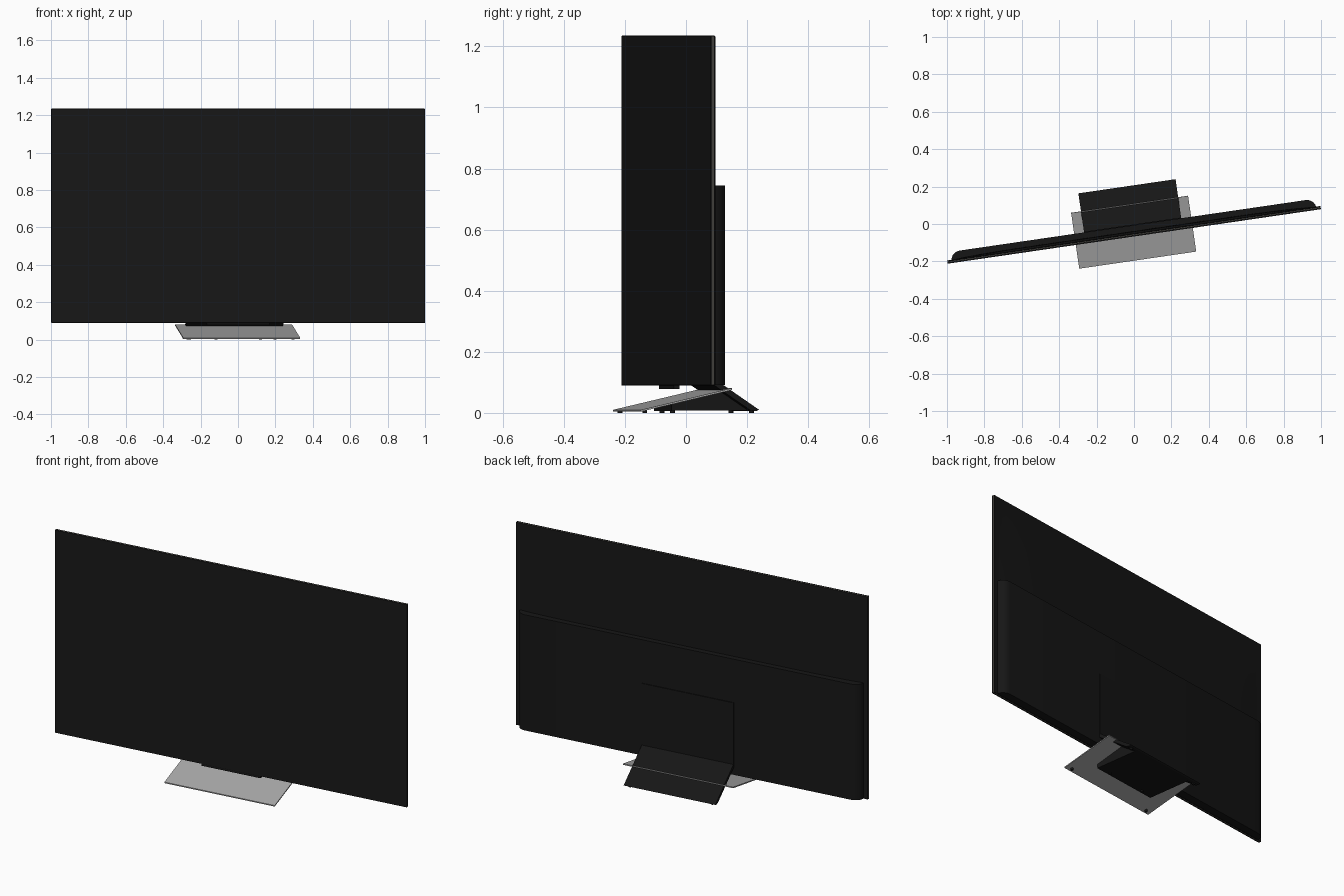
import bpy, bmesh, math
from mathutils import Matrix

if "Cube" in bpy.data.objects:
    bpy.data.objects.remove(bpy.data.objects["Cube"])

# whole set is turned slightly; local axes: u = width, v = depth (0 = screen face), z = up
TURN = Matrix.Translation((0.0015, -0.0665, 0)) @ Matrix.Rotation(math.radians(8.3), 4, 'Z')

def material(name, rgb):
    m = bpy.data.materials.new(name)
    m.diffuse_color = (*rgb, 1)
    m.use_nodes = True
    m.node_tree.nodes["Principled BSDF"].inputs["Base Color"].default_value = m.diffuse_color
    return m

BLACK = material("black_plastic", (0.008, 0.008, 0.008))
SCREEN = material("screen_black", (0.009, 0.009, 0.009))
SILVER = material("brushed_silver", (0.4, 0.4, 0.4))
TRIM = material("trim_metal", (0.16, 0.15, 0.13))

def finish(name, bm, mat, smooth=False, bevel=0):
    bmesh.ops.recalc_face_normals(bm, faces=bm.faces)
    me = bpy.data.meshes.new(name)
    bm.to_mesh(me)
    bm.free()
    me.materials.append(mat)
    ob = bpy.data.objects.new(name, me)
    ob.matrix_world = TURN
    bpy.context.collection.objects.link(ob)
    if bevel:
        b = ob.modifiers.new("bevel", 'BEVEL')
        b.width, b.segments = bevel, 2
    if smooth:
        bpy.ops.object.select_all(action='DESELECT')
        ob.select_set(True)
        bpy.context.view_layer.objects.active = ob
        bpy.ops.object.shade_smooth_by_angle(angle=math.radians(35))
    return ob

def prism(name, pts, vec, mat, **kw):
    bm = bmesh.new()
    f = bm.faces.new([bm.verts.new(p) for p in pts])
    r = bmesh.ops.extrude_face_region(bm, geom=[f])
    bmesh.ops.translate(bm, vec=vec, verts=[e for e in r["geom"] if isinstance(e, bmesh.types.BMVert)])
    return finish(name, bm, mat, **kw)

def side_prism(name, vz, half, mat, **kw):
    return prism(name, [(-half, v, z) for v, z in vz], (2 * half, 0, 0), mat, **kw)

def box(name, half, v0, v1, z0, z1, mat, **kw):
    return side_prism(name, [(v0, z0), (v1, z0), (v1, z1), (v0, z1)], half, mat, **kw)

# thin panel: screen, metal trim line, back frame
box("screen", 1.009, 0, 0.008, 0.09, 1.235, SCREEN, bevel=0.002)
box("metal_trim", 1.008, 0.008, 0.011, 0.091, 1.234, TRIM)
box("back_frame", 1.009, 0.011, 0.0175, 0.09, 1.235, BLACK, bevel=0.004)

# gently swelling upper back
bm = bmesh.new()
NU, NZ = 24, 10
grid = []
for j in range(NZ + 1):
    t = j / NZ
    row = []
    for i in range(NU + 1):
        s = 2 * i / NU - 1
        v = 0.0165 + 0.013 * math.sin(t * math.pi / 2) * (1 - s ** 8)
        row.append(bm.verts.new((s * 0.99, v, 1.22 - t * 0.49)))
    grid.append(row)
for j in range(NZ):
    for i in range(NU):
        bm.faces.new((grid[j][i], grid[j][i + 1], grid[j + 1][i + 1], grid[j + 1][i]))
up = finish("upper_back", bm, BLACK, smooth=True)

# thick lower housing with rounded ends
half = [(0.985, 0.016), (0.983, 0.026), (0.976, 0.040), (0.965, 0.050), (0.952, 0.057), (0.935, 0.060)]
outline = half + [(-u, v) for u, v in reversed(half)]
prism("lower_housing", [(u, v, 0.092) for u, v in outline], (0, 0, 0.653), BLACK, smooth=True)

# sensor bar under the screen
box("sensor_bar", 0.17, 0.002, 0.022, 0.078, 0.092, BLACK, bevel=0.002)

# bent rear bracket: upright plate flowing into a sloped leg
side_prism("rear_bracket", [(0.055, 0.50), (0.064, 0.50), (0.064, 0.152), (0.271, 0.010),
                            (0.262, 0.006), (0.243, 0.008), (0.055, 0.136)], 0.2625, BLACK)

# support wedge under the front plate
side_prism("support_wedge", [(-0.01, 0.007), (-0.01, 0.029), (0.165, 0.072), (0.255, 0.008)], 0.20, BLACK)

# sloped metal front plate
side_prism("front_plate", [(-0.128, 0.004), (-0.128, 0.010), (0.173, 0.081), (0.174, 0.075)], 0.316, SILVER)

# small round feet
for n, (fu, fv) in enumerate([(0.28, -0.11), (0.12, 0.005), (0.235, 0.25)]):
    bm = bmesh.new()
    for s in (-1, 1):
        bmesh.ops.create_cone(bm, cap_ends=True, segments=16, radius1=0.008, radius2=0.008, depth=0.01,
                              matrix=Matrix.Translation((s * fu, fv, 0.005)))
    finish(f"feet_{n + 1}", bm, BLACK, smooth=True)
